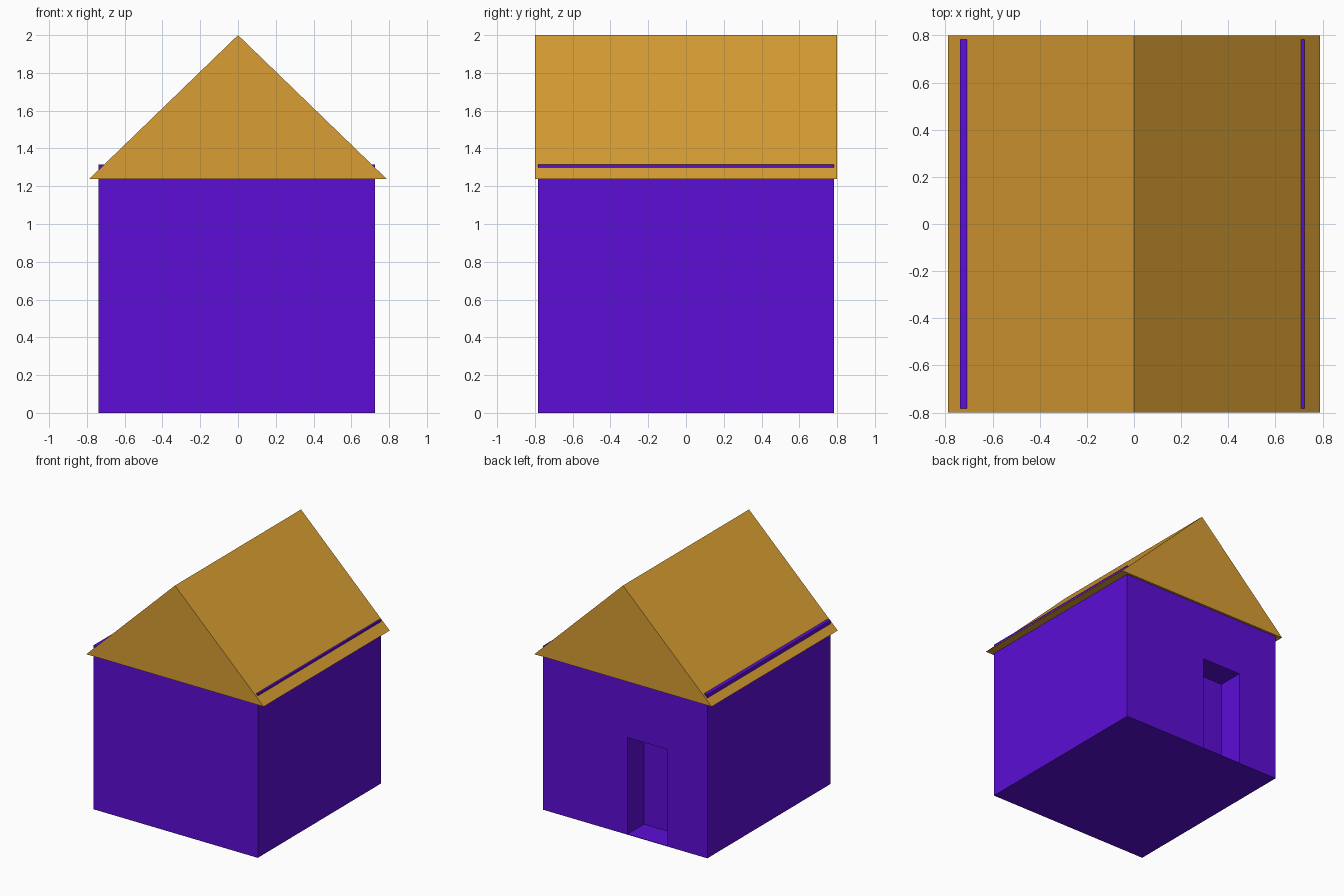
import bpy
import bmesh

if "Cube" in bpy.data.objects:
    bpy.data.objects.remove(bpy.data.objects["Cube"])


def material(name, rgb):
    mat = bpy.data.materials.new(name)
    mat.diffuse_color = (*rgb, 1.0)
    mat.use_nodes = True
    mat.node_tree.nodes["Principled BSDF"].inputs["Base Color"].default_value = mat.diffuse_color
    return mat


def prism(name, profile, y0, y1, mat):
    """Extrude an x-z profile along y."""
    bm = bmesh.new()
    face = bm.faces.new([bm.verts.new((x, y0, z)) for x, z in profile])
    ext = bmesh.ops.extrude_face_region(bm, geom=[face])["geom"]
    moved = [v for v in ext if isinstance(v, bmesh.types.BMVert)]
    bmesh.ops.translate(bm, verts=moved, vec=(0, y1 - y0, 0))
    bmesh.ops.recalc_face_normals(bm, faces=bm.faces)
    mesh = bpy.data.meshes.new(name)
    bm.to_mesh(mesh)
    bm.free()
    mesh.materials.append(mat)
    obj = bpy.data.objects.new(name, mesh)
    bpy.context.collection.objects.link(obj)
    return obj


def rect(x0, x1, z0, z1):
    return [(x0, z0), (x1, z0), (x1, z1), (x0, z1)]


purple = material("purple", (0.107, 0.004, 0.68))
ochre = material("ochre", (0.686, 0.342, 0.033))

# House body, whose top edges poke slightly through the roof slopes
walls = prism("walls", rect(-0.738, 0.724, 0.0, 1.315), -0.783, 0.783, purple)

# Doorway recessed into the back wall
cutter = prism("doorway_cutter", rect(-0.382, -0.028, 0.004, 0.78), 0.573, 0.9, purple)
cutter.hide_render = True
cutter.hide_viewport = True
cut = walls.modifiers.new("doorway", "BOOLEAN")
cut.operation = "DIFFERENCE"
cut.solver = "EXACT"
cut.object = cutter

# Gable roof
prism("roof", [(-0.788, 1.238), (0.788, 1.238), (0.0, 2.0)], -0.8, 0.8, ochre)
